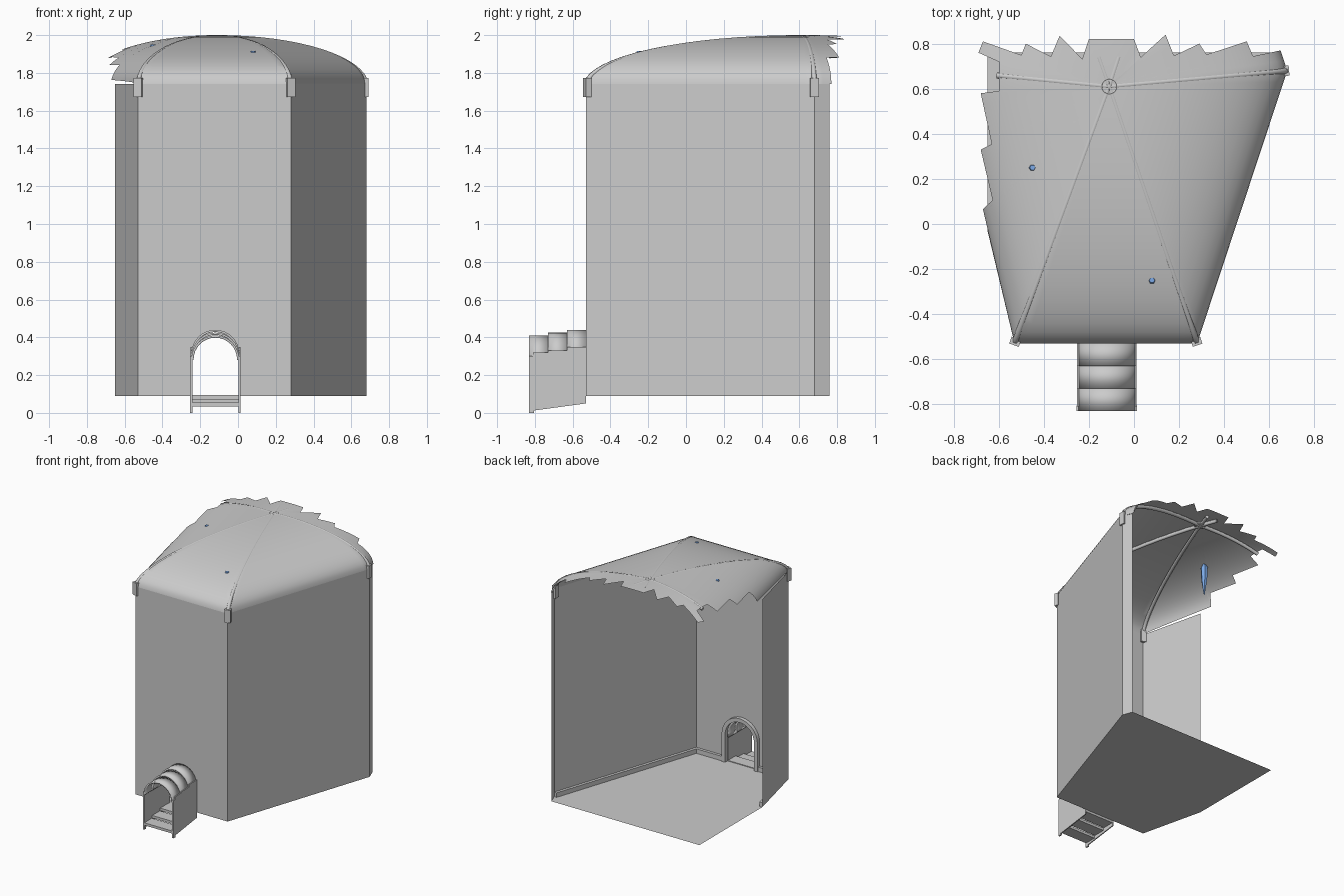
import bpy, bmesh, math
from mathutils import Vector

if "Cube" in bpy.data.objects:
    bpy.data.objects.remove(bpy.data.objects["Cube"])

APEX = Vector((-0.11, 0.61))
HEX = [Vector(p) for p in [(-.53, -.53), (.28, -.53), (.68, .68), (.28, 1.8), (-.53, 1.8), (-.82, .68)]]
Z0, Z1, TOP = 0.09, 1.74, 2.0
CX = -0.12  # doorway centre


def make(name, verts, faces, thick=0, offset=0, smooth=None):
    me = bpy.data.meshes.new(name)
    me.from_pydata([tuple(v) for v in verts], [], faces)
    bm = bmesh.new()
    bm.from_mesh(me)
    bmesh.ops.remove_doubles(bm, verts=bm.verts, dist=1e-5)
    bmesh.ops.recalc_face_normals(bm, faces=bm.faces)
    bm.to_mesh(me)
    bm.free()
    ob = bpy.data.objects.new(name, me)
    bpy.context.collection.objects.link(ob)
    if thick:
        m = ob.modifiers.new("thickness", 'SOLIDIFY')
        m.thickness, m.offset = thick, offset
    if smooth:
        bpy.ops.object.select_all(action='DESELECT')
        ob.select_set(True)
        bpy.context.view_layer.objects.active = ob
        bpy.ops.object.shade_smooth_by_angle(angle=math.radians(smooth))
    return ob


def box(name, center, size, rot=0):
    bpy.ops.mesh.primitive_cube_add(size=1, location=center, rotation=(0, 0, rot))
    ob = bpy.context.object
    ob.name, ob.scale = name, size
    return ob


def arch(r, spring, bottom, n=16):
    pts = [(CX + r * math.cos(math.pi * i / n), spring + r * math.sin(math.pi * i / n)) for i in range(n + 1)]
    return [(CX + r, bottom)] + pts + [(CX - r, bottom)]


def roof_z(p):
    # distance ratio between the apex and the six-sided eaves line
    t = 0
    for a, b in zip(HEX, HEX[1:] + HEX[:1]):
        n = Vector((b.y - a.y, a.x - b.x))
        t = max(t, (p - APEX).dot(n) / (a - APEX).dot(n))
    return Z1 + (TOP - Z1) * math.sqrt(max(0, 1 - t * t))


# Cut-away floor
plan = [(-.65, -.03), (-.53, -.53), (.28, -.53), (.68, .68), (.65, .76)]
make("floor", [(x, y, Z0) for x, y in plan + [(-.65, .76)]], [range(6)])

# Walls, the front one with an arched doorway
for i, name in enumerate(["left_wall", "front_wall", "right_wall", "back_right_wall"]):
    (ax, ay), (bx, by) = plan[i], plan[i + 1]
    vs = [(bx, by, Z0), (bx, by, Z1), (ax, ay, Z1), (ax, ay, Z0)]
    if i == 1:
        vs += [(x, ay, z) for x, z in reversed(arch(.127, .313, Z0))]
    make(name, vs, [range(len(vs))])


# Skirting along the inside
def skirting(a, b):
    a, b = Vector(a), Vector(b)
    d = b - a
    n = Vector((-d.y, d.x)).normalized()
    c = (a + b) / 2 + n * .012
    box("skirting", (c.x, c.y, Z0 + .018), (d.length, .022, .036), math.atan2(d.y, d.x))


skirting(plan[0], plan[1])
skirting(plan[1], (CX - .15, -.53))
skirting((CX + .15, -.53), plan[2])
skirting(plan[2], plan[3])

# Door frame on the inside
inner, outer = arch(.127, .313, Z0), arch(.157, .313, Z0)
n = len(inner)
vs = [(x, y, z) for y in (-.529, -.5) for prof in (inner, outer) for x, z in prof]
fs = []
for i in range(n - 1):
    for a, b in ((0, n), (n, 3 * n), (3 * n, 2 * n), (2 * n, 0)):
        fs.append((a + i, a + i + 1, b + i + 1, b + i))
make("door_frame", vs, fs, smooth=30)

# Broken roof: outline of jagged edge, rays from the apex
jag = [(-.53, -.53), (.28, -.53), (.68, .68), (.65, .77), (.53, .74), (.50, .81), (.33, .74), (.29, .80),
       (.18, .74), (.14, .84), (.03, .74), (0, .82), (-.2, .82), (-.23, .73), (-.33, .835), (-.37, .74),
       (-.48, .80), (-.51, .725), (-.67, .81), (-.69, .76), (-.6, .72), (-.6, .59), (-.68, .58),
       (-.63, .35), (-.68, .33), (-.62, .075), (-.67, .065)]
rim = []
for a, b in zip(jag, jag[1:] + jag[:1]):
    a, b = Vector(a), Vector(b)
    k = max(2, round((b - a).length / .05))
    rim += [a.lerp(b, j / k) for j in range(k)]
RINGS = 16
vs, fs = [(APEX.x, APEX.y, TOP)], []
R = len(rim)
for k in range(1, RINGS + 1):
    s = math.sin(k / RINGS * math.pi / 2)
    for p in rim:
        q = APEX.lerp(p, s)
        vs.append((q.x, q.y, roof_z(q)))
for j in range(R):
    m = (j + 1) % R
    fs.append((0, 1 + j, 1 + m))
    for k in range(RINGS - 1):
        a = 1 + k * R
        fs.append((a + j, a + R + j, a + R + m, a + m))
make("roof", vs, fs, smooth=40)

# Ribs under the roof, cut short where the roof is broken
for corner, reach in zip(HEX, (.99, .99, .99, .11, .11, .7)):
    cu = bpy.data.curves.new("roof_rib", 'CURVE')
    cu.dimensions = '3D'
    cu.bevel_depth, cu.bevel_resolution, cu.use_fill_caps = .014, 1, True
    sp = cu.splines.new('POLY')
    sp.points.add(16)
    for k in range(17):
        q = APEX.lerp(corner, reach * math.sin(k / 16 * math.pi / 2))
        sp.points[k].co = (q.x, q.y, roof_z(q) - .012, 1)
    bpy.context.collection.objects.link(bpy.data.objects.new("roof_rib", cu))

# Corner brackets
for corner in HEX[:3]:
    d = (corner - APEX).normalized()
    c = corner - d * .008
    box("corner_bracket", (c.x, c.y, 1.722), (.032, .045, .1), math.atan2(d.y, d.x))

# Hub ring at the crown
bpy.ops.mesh.primitive_torus_add(location=(APEX.x, APEX.y, 1.99), major_radius=.033, minor_radius=.011,
                                 major_segments=20, minor_segments=8)
bpy.context.object.name = "crown_ring"

# Hanging blue crystals
blue = bpy.data.materials.new("blue")
blue.diffuse_color = (.2, .4, .8, 1)
blue.use_nodes = True
blue.node_tree.nodes["Principled BSDF"].inputs["Base Color"].default_value = blue.diffuse_color
for x, y in ((-.45, .25), (.08, -.25)):
    top = roof_z(Vector((x, y))) + .004
    vs, fs = [], []
    for r, dz in ((.012, 0), (.027, -.03), (.022, -.13), (.003, -.25)):
        vs += [(x + r * math.cos(i * math.pi / 3), y + r * math.sin(i * math.pi / 3), top + dz) for i in range(6)]
    for k in range(3):
        fs += [(k * 6 + i, k * 6 + (i + 1) % 6, k * 6 + 6 + (i + 1) % 6, k * 6 + 6 + i) for i in range(6)]
    make("crystal", vs, fs + [range(6), range(18, 24)]).data.materials.append(blue)

# Entrance tunnel: three stepped hoops, floor planks
for i in range(3):
    ya, yb = -.53 - .1 * i, -.63 - .1 * i
    prof = arch(.121, .313 - .015 * i, .28)
    n = len(prof)
    vs = [(x, y, z) for y in (ya, yb) for x, z in prof]
    make("tunnel_hoop", vs, [(j, j + 1, n + j + 1, n + j) for j in range(n - 1)], .012, 0, 30)
    box("tunnel_plank", (CX, (ya + yb) / 2, .084 - .02 * i), (.262, .095, .02))

# Tunnel side panels and front posts
for s in (-1, 1):
    x = CX + s * .128
    side = [(-.53, .05), (-.53, .35), (-.63, .35), (-.63, .33), (-.73, .33), (-.73, .32), (-.81, .32), (-.81, .012)]
    make("tunnel_side", [(x, y, z) for y, z in side], [range(8)], .008)
    box("tunnel_post", (x, -.818, .15), (.012, .024, .3))
